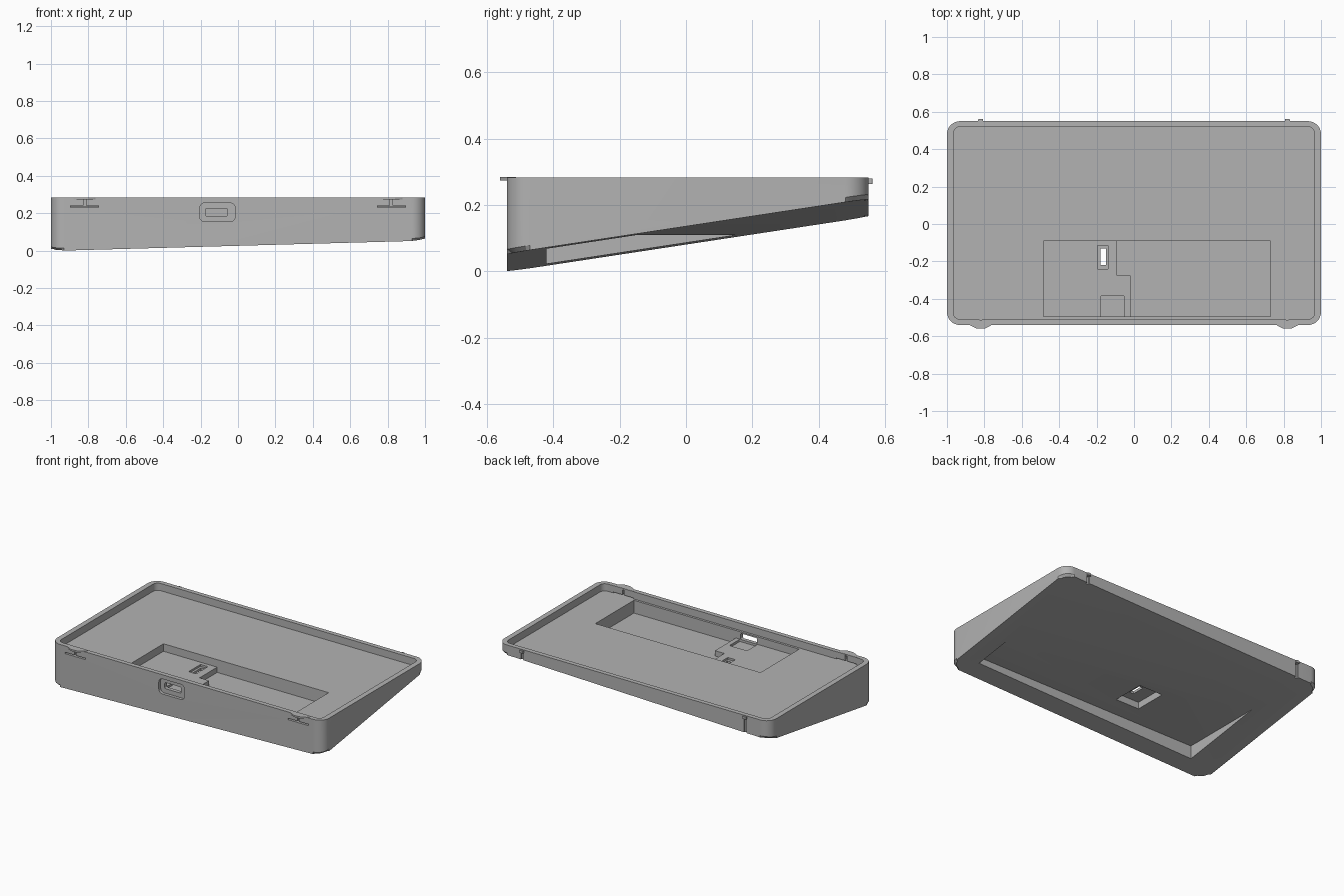
import bpy, bmesh, math
from mathutils import Vector

if "Cube" in bpy.data.objects:
    bpy.data.objects.remove(bpy.data.objects["Cube"])

grey = bpy.data.materials.new("plain grey")
grey.use_nodes = True
COLOUR = (0.45, 0.45, 0.45, 1)
grey.diffuse_color = COLOUR
grey.node_tree.nodes["Principled BSDF"].inputs["Base Color"].default_value = COLOUR

TOP, FLOOR, SHELF, DEEP = 0.283, 0.235, 0.185, 0.15


def underside(x, y):
    """Height of the base plane, tilted along both axes."""
    return 0.0275 * (x + 1) + 0.152 * (y + 0.53)


def rounded(u0, u1, v0, v1, r=0, steps=8):
    """Counter-clockwise rectangle outline with round corners."""
    if r == 0:
        return [(u0, v0), (u1, v0), (u1, v1), (u0, v1)]
    centres = [(u1 - r, v1 - r), (u0 + r, v1 - r), (u0 + r, v0 + r), (u1 - r, v0 + r)]
    pts = []
    for i, (cu, cv) in enumerate(centres):
        for k in range(steps + 1):
            a = (i + k / steps) * math.pi / 2
            pts.append((cu + r * math.cos(a), cv + r * math.sin(a)))
    return pts


def prism(name, outline, lo, hi, axis="Z", tilt=False, chamfer=0):
    """Extrude an outline along z or y; tilt puts its lower end on the base plane."""
    def place(u, v, w):
        return Vector((u, v, w)) if axis == "Z" else Vector((u, w, v))
    bm = bmesh.new()
    low = [bm.verts.new(place(u, v, underside(u, v) if tilt else lo)) for u, v in outline]
    high = [bm.verts.new(place(u, v, hi)) for u, v in outline]
    base = bm.faces.new(low[::-1])
    bm.faces.new(high)
    n = len(low)
    for i in range(n):
        j = (i + 1) % n
        bm.faces.new((low[i], low[j], high[j], high[i]))
    if chamfer:
        bmesh.ops.bevel(bm, geom=list(base.edges), offset=chamfer, segments=1,
                        affect="EDGES", profile=0.5)
    bmesh.ops.recalc_face_normals(bm, faces=bm.faces)
    mesh = bpy.data.meshes.new(name)
    bm.to_mesh(mesh)
    bm.free()
    mesh.materials.append(grey)
    obj = bpy.data.objects.new(name, mesh)
    bpy.context.collection.objects.link(obj)
    return obj


def cut(target, outline, lo, hi, axis="Z"):
    cutter = prism("cutter", outline, lo, hi, axis)
    cutter.hide_render = True
    bpy.context.view_layer.objects.active = target
    mod = target.modifiers.new("cut", "BOOLEAN")
    mod.operation, mod.solver, mod.object = "DIFFERENCE", "EXACT", cutter
    bpy.ops.object.modifier_apply(modifier=mod.name)
    bpy.data.objects.remove(cutter)


# Wedge-shaped case with a chamfered base
case = prism("wedge_case", rounded(-1, 1, -0.54, 0.55, 0.07), 0, TOP,
             tilt=True, chamfer=0.014)

# Tray inside the rim, then the shelf and the deeper well beside it
cut(case, rounded(-0.965, 0.965, -0.51, 0.52, 0.035), FLOOR, 0.4)
cut(case, rounded(-0.485, 0.73, -0.495, -0.09), SHELF, 0.4)
cut(case, [(-0.02, -0.495), (0.73, -0.495), (0.73, -0.09),
           (-0.09, -0.09), (-0.09, -0.275), (-0.02, -0.275)], DEEP, 0.4)

# Connector bay and the front port
cut(case, rounded(-0.18, -0.05, -0.495, -0.385, 0.008), 0.17, 0.4)
cut(case, rounded(-0.205, -0.015, 0.155, 0.255, 0.028), -0.6, -0.52, "Y")
cut(case, rounded(-0.175, -0.055, 0.185, 0.225, 0.008), -0.6, -0.46, "Y")

# Level hollow in the base, with a pocket and a through slot for the switch
cut(case, rounded(-0.80, 0.865, -0.42, 0.4), -0.1, 0.11)
cut(case, rounded(-0.27, -0.095, -0.28, -0.06), -0.1, 0.155)
cut(case, rounded(-0.195, -0.14, -0.24, -0.115), 0.172, 0.4)
cut(case, rounded(-0.18, -0.15, -0.22, -0.13), -0.1, 0.4)

for side, x in (("right", -0.82), ("left", 0.82)):
    # Flexible front latch: a wide slit, an upright slit and a rounded lip
    cut(case, rounded(x - 0.075, x + 0.075, 0.232, 0.241), -0.6, -0.505, "Y")
    cut(case, rounded(x - 0.006, x + 0.006, 0.235, 0.4), -0.6, -0.5, "Y")
    lip = [(x + 0.075, -0.512), (x - 0.075, -0.512), (x - 0.075, -0.53),
           (x - 0.05, -0.545), (x - 0.02, -0.56), (x + 0.02, -0.56),
           (x + 0.05, -0.545), (x + 0.075, -0.53)]
    prism(side + "_latch_lip", lip, 0.273, TOP + 0.001)
    # Rear groove with a small hook at its top
    cut(case, rounded(x - 0.01, x + 0.01, 0.1, 0.265), 0.538, 0.6, "Y")
    prism(side + "_rear_hook", rounded(x - 0.013, x + 0.013, 0.53, 0.562, 0.005), 0.263, 0.279)

# Smooth round corners, crisp edges
bpy.ops.object.select_all(action="DESELECT")
case.select_set(True)
bpy.context.view_layer.objects.active = case
bpy.ops.object.shade_smooth_by_angle(angle=math.radians(25))
